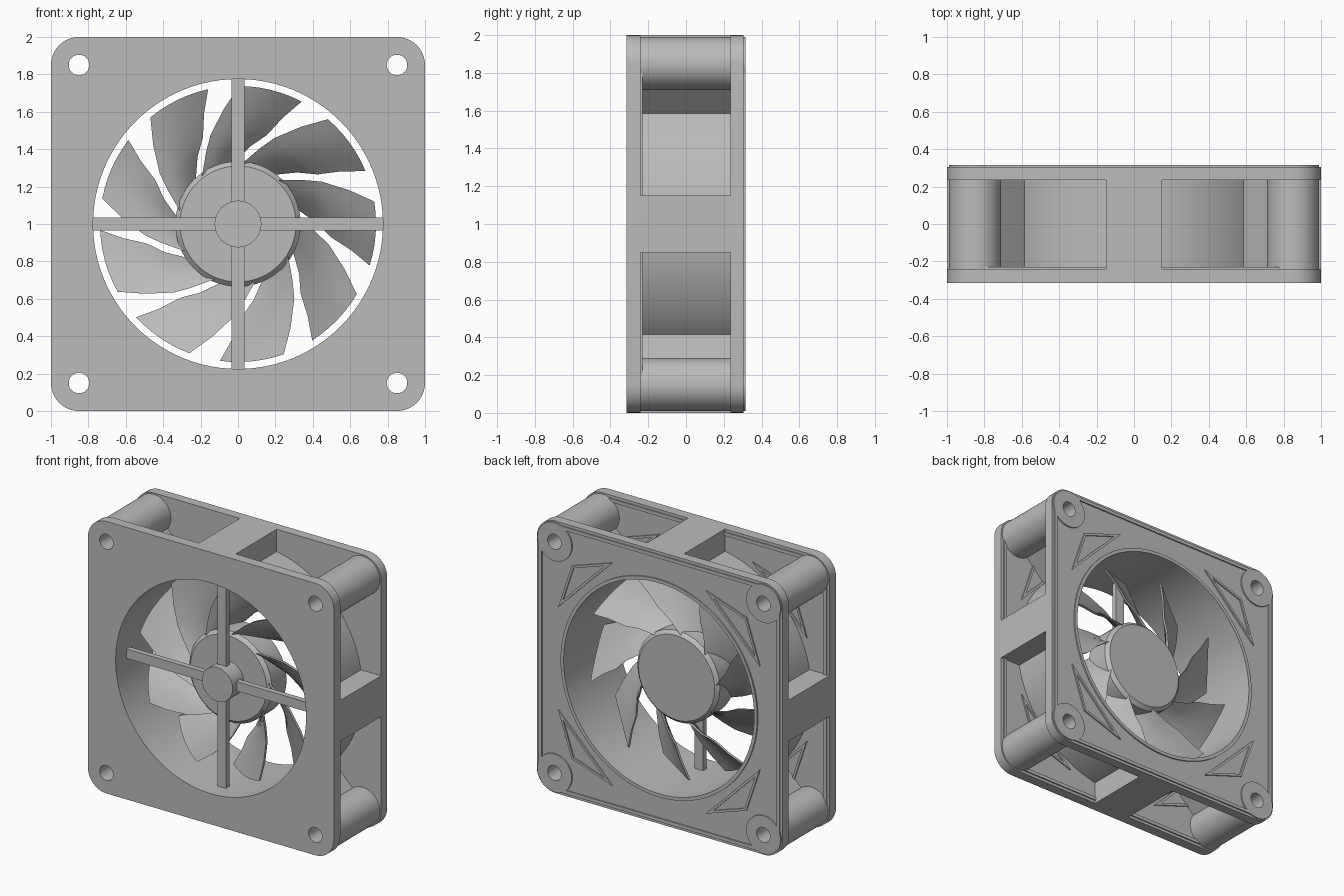
import bpy, bmesh, math
from math import cos, sin, radians, pi

cube = bpy.data.objects.get("Cube")
if cube:
    bpy.data.objects.remove(cube, do_unlink=True)

GREY = (0.5, 0.5, 0.5, 1)
mat = bpy.data.materials.new("grey_plastic")
mat.use_nodes = True
mat.diffuse_color = GREY
bsdf = mat.node_tree.nodes["Principled BSDF"]
bsdf.inputs["Base Color"].default_value = GREY
bsdf.inputs["Roughness"].default_value = 0.6

BORE, DUCT, HOLE, POST, CORNER = 0.775, 0.85, 0.055, 0.14, 0.85
FRONT, FRONT_IN, BACK_IN, BACK = -0.315, -0.24, 0.235, 0.305
QUADRANTS = [(1, 1), (-1, 1), (-1, -1), (1, -1)]


def add_mesh(name, bm):
    """Finish a bmesh as a smooth-by-angle object."""
    bmesh.ops.recalc_face_normals(bm, faces=bm.faces)
    mesh = bpy.data.meshes.new(name)
    bm.to_mesh(mesh)
    bm.free()
    mesh.materials.clear()
    mesh.materials.append(mat)
    obj = bpy.data.objects.new(name, mesh)
    bpy.context.collection.objects.link(obj)
    bpy.ops.object.select_all(action='DESELECT')
    obj.select_set(True)
    bpy.context.view_layer.objects.active = obj
    bpy.ops.object.shade_smooth_by_angle(angle=radians(30))
    return obj


def circle(r, cx=0, cy=0, n=48):
    return [(cx + r * cos(2 * pi * i / n), cy + r * sin(2 * pi * i / n)) for i in range(n)]


def rounded_square(half, r, n=10):
    pts = []
    for k, (sx, sy) in enumerate(QUADRANTS):
        for i in range(n + 1):
            a = (k + i / n) * pi / 2
            pts.append((sx * (half - r) + r * cos(a), sy * (half - r) + r * sin(a)))
    return pts


def bar(r0, r1, half, angle):
    """Radial rectangle between two distances from the centre."""
    c, s = cos(angle), sin(angle)
    return [(x * c - y * s, x * s + y * c)
            for x, y in ((r0, -half), (r1, -half), (r1, half), (r0, half))]


def extrude(name, loops, y0, y1):
    """Extrude filled outlines (inner loops become holes) from y0 to y1."""
    cu = bpy.data.curves.new(name, 'CURVE')
    cu.dimensions = '2D'
    cu.fill_mode = 'BOTH'
    cu.extrude = (y1 - y0) / 2
    for pts in loops:
        sp = cu.splines.new('POLY')
        sp.points.add(len(pts) - 1)
        for p, (x, y) in zip(sp.points, pts):
            p.co = (x, y, 0, 1)
        sp.use_cyclic_u = True
    tmp = bpy.data.objects.new(name + "_outline", cu)
    bpy.context.collection.objects.link(tmp)
    dg = bpy.context.evaluated_depsgraph_get()
    mesh = bpy.data.meshes.new_from_object(tmp.evaluated_get(dg))
    bm = bmesh.new()
    bm.from_mesh(mesh)
    bpy.data.objects.remove(tmp)
    bpy.data.curves.remove(cu)
    bpy.data.meshes.remove(mesh)
    bmesh.ops.remove_doubles(bm, verts=bm.verts, dist=1e-5)
    mid = (y0 + y1) / 2
    for v in bm.verts:
        x, y, z = v.co
        v.co = (x, mid - z, y + 1)
    return add_mesh(name, bm)


# Square end plates with the bore and screw holes
screw_holes = [circle(HOLE, sx * CORNER, sy * CORNER, 32) for sx, sy in QUADRANTS]
plate = [rounded_square(1, 0.15), circle(BORE, n=96)] + screw_holes
extrude("front_plate", plate, FRONT, FRONT_IN)
extrude("back_plate", plate, BACK_IN, BACK)

# Raised ridges on the rear side of each plate
TRI = [(0.38, 0.82), (0.71, 0.71), (0.82, 0.38)]
TRI_MID, TRI_SCALE = 0.652, 0.77
for side, y in (("front", FRONT_IN), ("back", BACK)):
    top = y + 0.01
    extrude(side + "_rim_ridge", [rounded_square(0.98, 0.13), rounded_square(0.955, 0.105)], y, top)
    extrude(side + "_bore_ridge", [circle(0.8, n=96), circle(BORE, n=96)], y, top)
    for i, (sx, sy) in enumerate(QUADRANTS):
        extrude(f"{side}_boss_{i}", [circle(POST, sx * CORNER, sy * CORNER), screw_holes[i]], y, top)
        outer = [(sx * a, sy * b) for a, b in TRI]
        inner = [(sx * (TRI_MID + (a - TRI_MID) * TRI_SCALE),
                  sy * (TRI_MID + (b - TRI_MID) * TRI_SCALE)) for a, b in TRI]
        extrude(f"{side}_triangle_ridge_{i}", [outer, inner], y, top)

# Round duct, corner posts, diagonal webs and side blocks
extrude("duct", [circle(DUCT, n=96), circle(BORE, n=96)], FRONT_IN, BACK_IN)
for i, (sx, sy) in enumerate(QUADRANTS):
    extrude(f"corner_post_{i}", [circle(POST, sx * CORNER, sy * CORNER), screw_holes[i]],
            FRONT_IN, BACK_IN)
    extrude(f"corner_web_{i}", [bar(0.82, 1.08, 0.022, pi / 4 + i * pi / 2)], FRONT_IN, BACK_IN)
    extrude(f"side_block_{i}", [bar(0.81, 1, 0.15, i * pi / 2)], FRONT_IN, BACK_IN)
    extrude(f"strut_{i}", [bar(0.1, 0.78, 0.035, i * pi / 2)], -0.19, -0.15)

# Bearing cap that carries the rotor
extrude("bearing_cap", [circle(0.125)], -0.24, -0.09)

# Rotor hub with chamfered rims
bm = bmesh.new()
bmesh.ops.create_cone(bm, cap_ends=True, segments=64, radius1=0.335, radius2=0.335, depth=0.22)
rims = [e for e in bm.edges if abs(e.verts[0].co.z - e.verts[1].co.z) < 1e-4]
bmesh.ops.bevel(bm, geom=rims, offset=0.025, segments=1, affect='EDGES', profile=0.5)
for v in bm.verts:
    x, y, z = v.co
    v.co = (x, -z, y + 1)
add_mesh("rotor_hub", bm)

# Swept blades: radius, leading angle, trailing angle
SECTIONS = [(0.32, 47, 15), (0.42, 34, 1), (0.5, 27, -8), (0.62, 17, -13), (0.738, 9.4, -17.5)]
CHORD = 6
THICK = 0.02
for k in range(9):
    bm = bmesh.new()
    layers = []
    for offset in (-THICK / 2, THICK / 2):
        rows = []
        for r, lead, trail in SECTIONS:
            row = []
            for j in range(CHORD + 1):
                t = j / CHORD
                a = radians(lead + (trail - lead) * t + 40 * k)
                y = -0.095 + 0.19 * t - 0.02 * sin(pi * t) + offset
                row.append(bm.verts.new((r * cos(a), y, 1 + r * sin(a))))
            rows.append(row)
        for a, b in zip(rows, rows[1:]):
            for j in range(CHORD):
                bm.faces.new((a[j], a[j + 1], b[j + 1], b[j]))
        layers.append(rows)
    borders = [rows[0] + [r[-1] for r in rows[1:-1]] + rows[-1][::-1]
               + [r[0] for r in rows[-2:0:-1]] for rows in layers]
    lo, hi = borders
    for i in range(len(lo)):
        j = (i + 1) % len(lo)
        bm.faces.new((lo[i], lo[j], hi[j], hi[i]))
    add_mesh(f"blade_{k}", bm)
